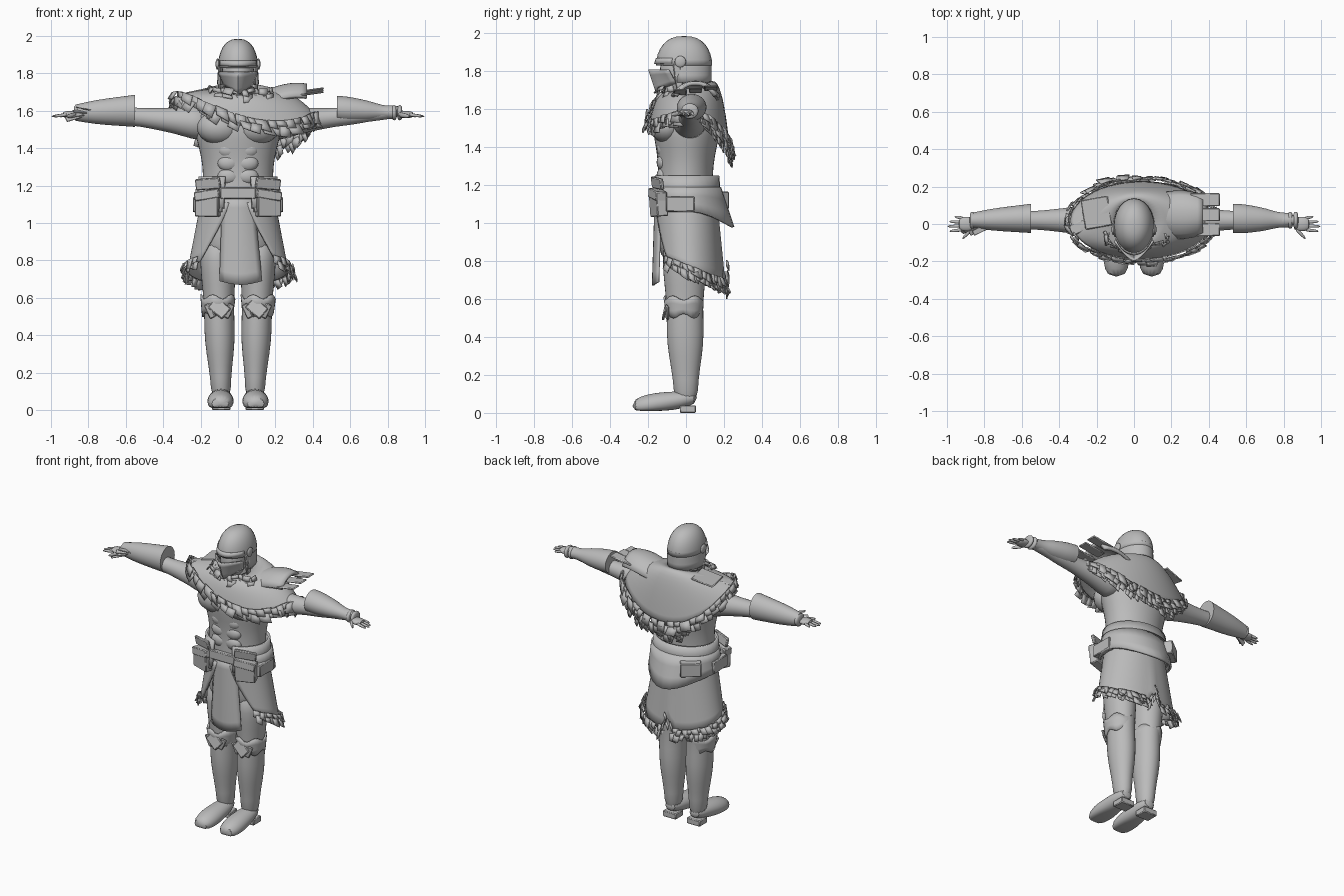
import bpy, bmesh, math, random
from math import sin, cos, pi, tau, radians
from mathutils import Vector, Matrix

random.seed(4)
if "Cube" in bpy.data.objects:
    bpy.data.objects.remove(bpy.data.objects["Cube"])

# One plain material for everything
colour = (.5, .5, .5, 1)
grey = bpy.data.materials.new("plain grey")
grey.use_nodes = True
grey.diffuse_color = colour
grey.node_tree.nodes["Principled BSDF"].inputs["Base Color"].default_value = colour


def finish(name, mesh, subdivide=False, thickness=0, bevel=0, sharp_angle=45):
    bmesh.ops.recalc_face_normals(mesh, faces=mesh.faces)
    data = bpy.data.meshes.new(name)
    mesh.to_mesh(data)
    mesh.free()
    data.shade_smooth()
    data.set_sharp_from_angle(angle=radians(sharp_angle))
    data.materials.append(grey)
    part = bpy.data.objects.new(name, data)
    bpy.context.collection.objects.link(part)
    if thickness:
        part.modifiers.new("thickness", "SOLIDIFY").thickness = thickness
    if bevel:
        part.modifiers.new("edges", "BEVEL").width = bevel
    if subdivide:
        part.modifiers.new("round", "SUBSURF").render_levels = 1


def loft(name, axis, start, end, widths, ratio=1, side=1, sides=16, crisp=False):
    """Skin evenly spaced elliptical rings from start to end, flattened at the floor."""
    across, along = {"x": (1, 2), "y": (0, 2), "z": (0, 1)}[axis]
    mesh, rows = bmesh.new(), []
    for index, width in enumerate(widths):
        centre = Vector(start).lerp(Vector(end), index / (len(widths) - 1))
        row = []
        for corner in range(sides):
            point = centre.copy()
            point[across] += width * cos(tau * corner / sides)
            point[along] += width * ratio * sin(tau * corner / sides)
            point.x *= side
            point.z = max(point.z, .01)
            row.append(mesh.verts.new(point))
        rows.append(row)
    for low, high in zip(rows, rows[1:]):
        for i in range(sides):
            mesh.faces.new((low[i - 1], low[i], high[i], high[i - 1]))
    crease = mesh.edges.layers.float.new("crease_edge")
    for row in (rows[0], rows[-1]):
        for edge in mesh.faces.new(row).edges:
            edge[crease] = float(crisp)
    finish(name, mesh, subdivide=True, sharp_angle=70)


def sheet(name, surface, columns, rows, thickness=.01):
    """Thin skin over surface(u, v) for u and v from 0 to 1."""
    mesh = bmesh.new()
    grid = [[mesh.verts.new(surface(i / columns, j / rows)) for j in range(rows + 1)] for i in range(columns + 1)]
    for left, right in zip(grid, grid[1:]):
        for j in range(rows):
            mesh.faces.new((left[j], right[j], right[j + 1], left[j + 1]))
    bmesh.ops.remove_doubles(mesh, verts=mesh.verts, dist=.001)
    finish(name, mesh, thickness=thickness)


def box(name, place, size, turn=(0, 0, 0), bevel=.005):
    mesh = bmesh.new()
    bmesh.ops.create_cube(mesh, size=1)
    matrix = Matrix.Translation(place)
    for axis, angle in zip("XYZ", turn):
        matrix = matrix @ Matrix.Rotation(radians(angle), 4, axis)
    mesh.transform(matrix @ Matrix.Diagonal((*size, 1)))
    finish(name, mesh, bevel=bevel)


def ball(name, place, size):
    mesh = bmesh.new()
    bmesh.ops.create_uvsphere(mesh, u_segments=16, v_segments=10, radius=1)
    mesh.transform(Matrix.Translation(place) @ Matrix.Diagonal((*size, 1)))
    finish(name, mesh, sharp_angle=70)


def fringe(name, edge, count, width, length, flare=.3, layers=2):
    """Ragged scraps hanging along edge(t)."""
    mesh = bmesh.new()
    for layer in range(layers):
        for index in range(count):
            t = (index + layer / 2) / count
            point = edge(t)
            along = (edge(t + .004) - point).normalized()
            out = Vector((point.x, point.y, 0)).normalized()
            down = (out * flare * random.uniform(.2, 1.8) - Vector((0, 0, 1))).normalized()
            point += out * random.uniform(0, .02) + Vector((0, 0, .03 * (1 - layer)))
            half = along * width * random.uniform(.3, .6)
            drop = (down + along * random.uniform(-.4, .4)) * length * random.uniform(.6, 1.2)
            corners = (point - half, point + half, point + half + drop, point - half + drop * .8)
            mesh.faces.new([mesh.verts.new(corner) for corner in corners])
    finish(name, mesh, thickness=.007)


def ellipse(angle, centre_y, radius_x, radius_y, height):
    return Vector((radius_x * cos(angle), centre_y + radius_y * sin(angle), height))


def arc(u, first, last):
    return radians(first + (last - first) * u)


# Torso, hips and muscles
loft("torso", "z", (0, -.01, 1), (0, .01, 1.7), (.19, .19, .19, .19, .21, .24, .22, .09), .77, sides=20)
loft("hips", "z", (0, 0, .78), (0, 0, 1.1), (.17, .2, .2, .18), .74, sides=20)
for side in (-1, 1):
    ball("chest_muscle", (side * .1, -.1, 1.51), (.12, .09, .09))
    for row in range(3):
        ball("belly_muscle", (side * .05, -.12, 1.25 + .07 * row), (.06, .035, .045))

# Head, helmet and face guard
loft("neck", "z", (0, .02, 1.6), (0, -.01, 1.78), (.09, .08, .07))
loft("head", "z", (0, -.05, 1.66), (0, -.02, 1.9), (.04, .08, .09, .08), 1.25)


def dome(u, v):
    spread = cos(v * pi / 2) ** .8
    return ellipse(tau * u, -.01, .108 * spread, .148 * spread, 1.83 + .155 * sin(v * pi / 2))


def neck_guard(u, v):
    return ellipse(arc(u, -15, 195), -.01, .105 + .008 * v, .145, 1.86 - .12 * v)


def brow_rim(u, v):
    return ellipse(arc(u, 205, 335), -.01, .11, .148 + .01 * v, 1.87 - .03 * v)


def face_guard(u, v):
    across = 2 * u - 1
    return Vector((across * (.1 - .03 * v), -.19 + .04 * v + .1 * abs(across) ** 1.4, 1.81 - .12 * v + .05 * v * abs(across)))


sheet("helmet_dome", dome, 24, 8)
sheet("neck_guard", neck_guard, 20, 3)
sheet("brow_rim", brow_rim, 14, 1)
sheet("face_guard", face_guard, 12, 4)
for side in (-1, 1):
    ball("ear_disc", (side * .11, -.03, 1.85), (.01, .03, .03))
    box("cheek_strap", (side * .1, -.04, 1.77), (.015, .04, .14), (8, 0, 0))

# Arms, hands and wrist wraps
for side in (-1, 1):
    loft("arm", "x", (.16, .02, 1.53), (.88, .02, 1.6), (.1, .09, .07, .06, .05, .05, .04, .04, .03), side=side)
    loft("palm", "x", (.85, 0, 1.58), (.94, 0, 1.58), (.03, .04, .04, .03), .5, side)
    for finger in range(4):
        y = .02 * finger - .03
        tip = 1 - .01 * (finger - 1) ** 2
        loft("finger", "x", (.91, y, 1.58), (tip, y * 1.3, 1.57), (.01, .01, .006), 1, side, sides=8)
    loft("thumb", "x", (.86, -.02, 1.58), (.92, -.08, 1.57), (.015, .015, .008), 1, side, sides=8)
    for x in (.82, .85):
        loft("wrist_wrap", "x", (x, .02, 1.59), (x + .03, .02, 1.59), (.04, .05, .04), .9, side)

# Unmatched bracers, the right one with ragged plates
loft("left_bracer", "x", (.53, .03, 1.61), (.83, .02, 1.59), (.08, .08, .07, .06, .04, .04), .9, crisp=True)
loft("right_bracer", "x", (.55, .03, 1.6), (.87, .02, 1.59), (.08, .07, .06, .04), 1.1, side=-1, crisp=True)
for plate in range(4):
    box("bracer_plate", (-.82 - .02 * plate, -.03, 1.61 - .015 * plate), (.09, .03, .006), (20 * plate, 12, 25), .002)


# Mantle with an uneven lower edge, highest over the right shoulder
def mantle_edge(t):
    angle = tau * t
    height = 1.54 - .04 * cos(angle) - .07 * sin(angle) + .07 * cos(2 * angle) + .03 * sin(2 * angle)
    return ellipse(angle, .02, .38, .21, height) + Vector((.04, 0, 0))


def mantle(u, v):
    edge = mantle_edge(u)
    neck = ellipse(tau * u, .015, .095, .115, 1.72 + .03 * sin(tau * u))
    point = neck.lerp(edge, v ** .65)
    point.z = neck.z + (edge.z - neck.z) * v ** 1.8
    return point


def tatter_line(t):
    return mantle_edge(.1 + .24 * t) - Vector((0, 0, .03))


def scarf_line(t):
    return mantle(.58 + .34 * t, .1 + .1 * sin(9 * t) ** 2)


sheet("mantle", mantle, 48, 10)
fringe("mantle_fringe", mantle_edge, 46, .06, .06)
fringe("back_tatters", tatter_line, 18, .04, .07, flare=.1)
fringe("neck_scarf", scarf_line, 11, .05, .04, flare=.5)
box("right_shoulder_plate", (-.2, .06, 1.71), (.15, .16, .01), (0, -12, 10))
box("right_shoulder_tip", (-.3, -.02, 1.68), (.1, .06, .01), (0, -14, 25))


# Left shoulder guard: a broad arched plate over outer slats
def shoulder_guard(u, v):
    across = 2 * v - 1
    half = .11 + .02 * sin(pi * u)
    return Vector((.12 + .25 * u, .05 + half * across, 1.7 + .05 * sin(2 * u) - .07 * abs(across) ** 2.5))


sheet("left_shoulder_guard", shoulder_guard, 8, 10, thickness=.02)
for slat in range(3):
    box("left_shoulder_slat", (.38, -.03 + .08 * slat, 1.69 + .01 * slat), (.16, .07, .01), (0, -8, 0))


# Belt, pointed back sash and pouches
def belt(u, v):
    return ellipse(arc(u, -70, 250), 0, .21 + .02 * v, .175 + .015 * v, 1.25 - .17 * v)


def sash(u, v):
    angle = arc(u, -68, 248)
    back = max(sin(angle), 0) ** 2.5
    return ellipse(angle, .005, .225 + .015 * v, .18 + .015 * v + .055 * back * v, 1.19 - (.13 + .08 * back) * v)


sheet("belt", belt, 28, 3, thickness=.015)
sheet("back_sash", sash, 28, 3, thickness=.015)
box("buckle_band", (0, -.16, 1.16), (.19, .03, .06))
for side in (-1, 1):
    box("front_pouch", (side * .16, -.145, 1.1), (.13, .06, .13), (4, 0, side * 18))
    box("pouch_flap", (side * .16, -.15, 1.15), (.14, .06, .05), (-4, side * 8, side * 18))
    box("belt_end", (side * .16, -.15, 1.21), (.14, .02, .06), (8, side * 8, side * 20))
    box("side_pouch", (side * .22, -.03, 1.1), (.04, .15, .08))
box("back_pouch", (-.15, .165, 1.12), (.13, .06, .09), (0, 0, 38))


# Front apron and open skirt with a slit at the back
def apron(u, v):
    return Vector(((u - .5) * (.17 + .06 * v) + .015 * v, -.165 - .015 * v + .03 * (2 * u - 1) ** 2, 1.14 - (.45 + .02 * sin(pi * u)) * v))


def skirt(u, v):
    opening = 36 * v ** 1.3 - 76
    angle = arc(u, opening, 180 - opening)
    slit = .09 * max(0, 1 - abs(angle - pi / 2) * 6)
    bottom = .745 - .075 * sin(angle) + slit
    return ellipse(angle, .02 * v, .2 + .07 * v, .165 + .015 * v, 1.11 + (bottom - 1.11) * v)


def skirt_hem(t):
    return skirt(t, 1)


sheet("apron", apron, 8, 8)
sheet("skirt", skirt, 48, 6)
fringe("skirt_fringe", skirt_hem, 40, .04, .05)


# Legs, boots and ragged knee wraps
def knee_wrap(u, v):
    ragged = .012 * cos(tau * u * 5) * (2 * v - 1)
    return ellipse(tau * u, -.012, .094 - .01 * v, .106 - .012 * v, .605 - .095 * v + ragged)


for side in (-1, 1):
    loft("leg", "z", (.11, -.01, .92), (.09, 0, .05), (.09, .1, .09, .08, .085, .075, .055, .055), 1.2, side)
    loft("boot_foot", "y", (.09, .06, .08), (.095, -.285, .03), (.04, .06, .07, .075, .05), .8, side)
    box("boot_heel", (side * .09, .01, .02), (.1, .085, .04))
    sheet("knee_wrap", lambda u, v: knee_wrap(u, v) + Vector((side * .108, 0, 0)), 30, 3)
    box("knee_plate", (side * .1, -.11, .545), (.1, .014, .075), (-12, 40, 0))
    for end in (-1, 1):
        box("knee_tie", (side * .1 + end * .05, -.1, .53), (.035, .012, .08), (0, end * 25, end * 20))
